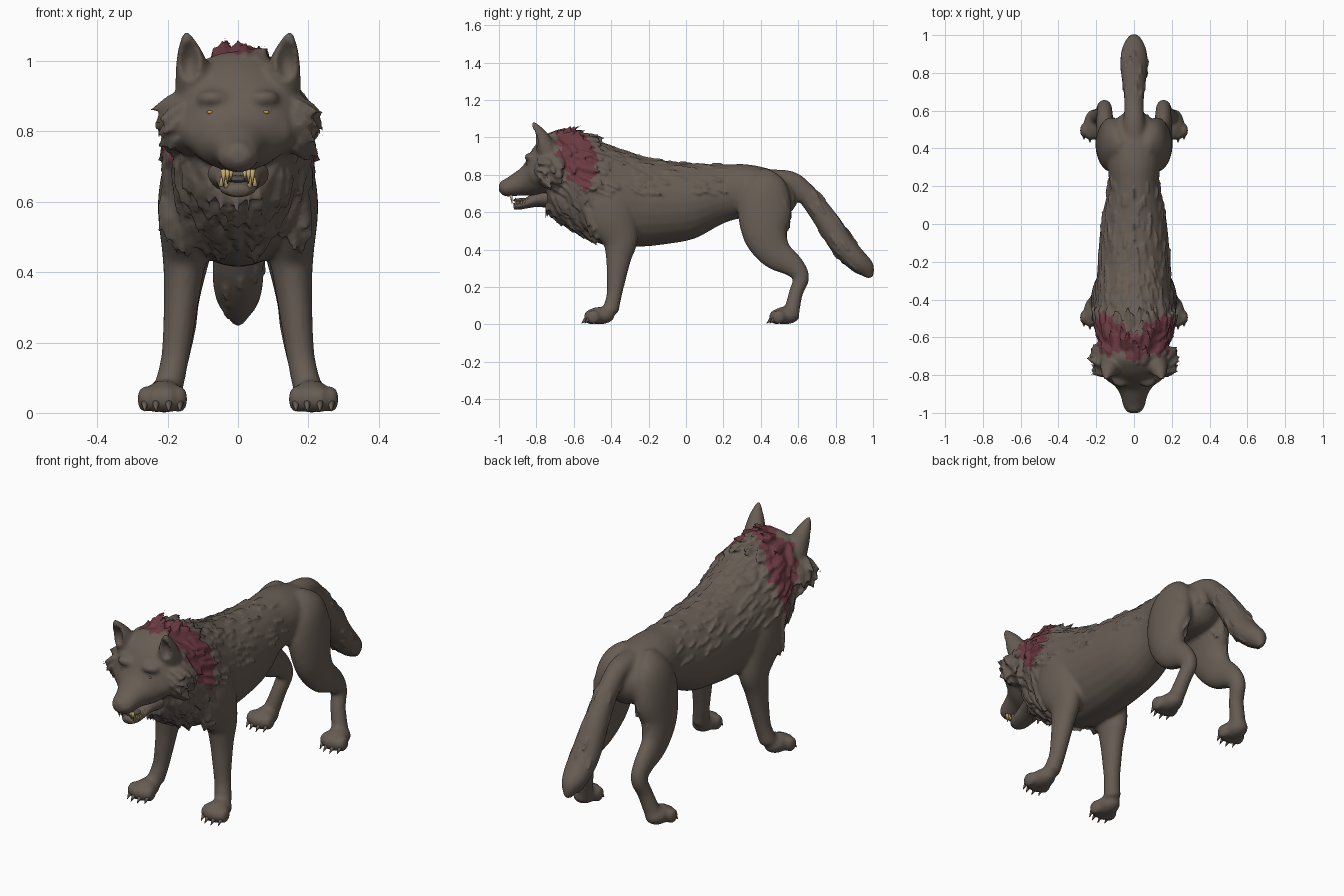
import bpy, bmesh, math, random
from mathutils import Vector, Matrix
from mathutils.bvhtree import BVHTree

rng = random.Random(4)
if "Cube" in bpy.data.objects:
    bpy.data.objects.remove(bpy.data.objects["Cube"])


def material(name, rgb):
    m = bpy.data.materials.new(name)
    m.use_nodes = True
    m.diffuse_color = (*rgb, 1)
    m.node_tree.nodes["Principled BSDF"].inputs["Base Color"].default_value = (*rgb, 1)
    return m


FUR = material("brown fur", (0.135, 0.108, 0.088))
RED = material("dark red fur", (0.145, 0.042, 0.054))
IVORY = material("yellow ivory", (0.55, 0.4, 0.16))
GOLD = material("gold eye", (0.5, 0.3, 0.06))
DARK = material("grey mouth", (0.09, 0.08, 0.078))


def add_object(name, mesh, mats):
    for m in mats:
        mesh.materials.append(m)
    mesh.shade_smooth()
    ob = bpy.data.objects.new(name, mesh)
    bpy.context.collection.objects.link(ob)
    return ob


def make_object(name, bm, mats):
    bmesh.ops.recalc_face_normals(bm, faces=bm.faces)
    mesh = bpy.data.meshes.new(name)
    bm.to_mesh(mesh)
    bm.free()
    return add_object(name, mesh, mats)


def fused(name, bm, voxel, rounds):
    """Mesh of overlapping pieces melted into one surface."""
    rough = make_object("rough", bm, [])
    fuse = rough.modifiers.new("fuse", "REMESH")
    fuse.mode, fuse.voxel_size = "VOXEL", voxel
    relax = rough.modifiers.new("relax", "SMOOTH")
    relax.factor, relax.iterations = 0.5, rounds
    dg = bpy.context.evaluated_depsgraph_get()
    mesh = bpy.data.meshes.new_from_object(rough.evaluated_get(dg))
    bpy.data.objects.remove(rough)
    mesh.name = name
    mesh.materials.clear()
    return mesh


def spline(stations, steps=4):
    """Catmull-Rom interpolation of number tuples."""
    pts = [stations[0], *stations, stations[-1]]
    out = []
    for a, b, c, d in zip(pts, pts[1:], pts[2:], pts[3:]):
        for k in range(steps):
            t = k / steps
            out.append([q + t / 2 * (r - p + t * (2 * p - 5 * q + 4 * r - s + t * (3 * (q - r) + s - p)))
                        for p, q, r, s in zip(a, b, c, d)])
    return out + [stations[-1]]


def loft(bm, stations, side=1, axis=None, n=24):
    """Tube of ellipses; a station is x, y, z, half width, half depth."""
    st = spline(stations)
    mid = [Vector((s[0] * side, s[1], s[2])) for s in st]
    rings = []
    for i, s in enumerate(st):
        t = axis or (mid[min(i + 1, len(st) - 1)] - mid[max(i - 1, 0)]).normalized()
        u = (Vector((1, 0, 0)) - t * t.x).normalized()
        v = t.cross(u)
        rings.append([bm.verts.new(mid[i] + u * math.cos(a) * s[3] + v * math.sin(a) * s[4])
                      for a in (math.tau * k / n for k in range(n))])
    for r, q in zip(rings, rings[1:]):
        for k in range(n):
            bm.faces.new((r[k], r[k - 1], q[k - 1], q[k]))
    bm.faces.new(rings[0])
    bm.faces.new(rings[-1][::-1])


def profile(bm, rows):
    """Loft along y from rows of y, top, bottom, half width."""
    loft(bm, [(0, y, (t + b) / 2, w, (t - b) / 2) for y, t, b, w in rows], axis=Vector((0, 1, 0)))


def ball(bm, centre, radii):
    bmesh.ops.create_uvsphere(bm, u_segments=16, v_segments=10, radius=1,
                              matrix=Matrix.Translation(centre) @ Matrix.Diagonal((*radii, 1)))


def spike(bm, base, tip, r):
    d = Vector(tip) - Vector(base)
    m = Matrix.Translation((Vector(base) + Vector(tip)) / 2) @ d.to_track_quat("Z", "Y").to_matrix().to_4x4()
    bmesh.ops.create_cone(bm, cap_ends=True, segments=8, radius1=r, radius2=0.001, depth=d.length, matrix=m)


# Torso and neck
bm = bmesh.new()
profile(bm, [(-.74, .98, .61, .13), (-.68, 1.02, .56, .165), (-.60, 1.03, .51, .19), (-.52, 1.0, .46, .207),
             (-.42, .96, .42, .21), (-.25, .90, .415, .195), (-.1, .872, .43, .185), (.05, .858, .46, .168),
             (.2, .855, .54, .135), (.32, .857, .57, .14), (.45, .83, .56, .14), (.54, .78, .58, .11),
             (.59, .73, .64, .05)])
# Skull and upper muzzle
profile(bm, [(-.60, .98, .72, .14), (-.70, 1.03, .70, .18), (-.77, .995, .69, .175), (-.82, .94, .685, .145),
             (-.87, .85, .69, .092), (-.92, .81, .685, .068), (-.97, .775, .685, .056), (-1.0, .75, .71, .03)])
ball(bm, (0, -.97, .742), (.045, .032, .032))
# Tail
loft(bm, [(0, .44, .76, .07, .07), (0, .56, .765, .055, .055), (0, .64, .70, .052, .056),
          (0, .705, .62, .056, .06), (0, .775, .52, .066, .066), (0, .84, .42, .073, .066),
          (0, .91, .345, .068, .06), (0, .96, .3, .047, .05), (0, .99, .25, .012, .018)])

for s in (1, -1):
    # Ears, cheeks and brows
    loft(bm, [(.12, -.735, .91, .06, .055), (.132, -.77, .99, .046, .046),
              (.142, -.80, 1.045, .028, .028), (.149, -.818, 1.085, .008, .009)], s)
    ball(bm, (s * .14, -.725, .825), (.08, .085, .092))
    ball(bm, (s * .085, -.79, .80), (.08, .06, .07))
    ball(bm, (s * .07, -.825, .895), (.05, .04, .024))
    # Front leg
    loft(bm, [(.13, -.43, .80, .04, .07), (.14, -.43, .74, .062, .11), (.16, -.41, .60, .068, .135),
              (.152, -.355, .46, .064, .10), (.158, -.36, .36, .053, .07), (.168, -.372, .25, .045, .052),
              (.18, -.385, .15, .040, .041), (.198, -.405, .07, .042, .045)], s)
    # Hind leg
    loft(bm, [(.07, .40, .83, .015, .03), (.085, .41, .78, .055, .09), (.105, .42, .71, .075, .13),
              (.122, .42, .6, .076, .145), (.138, .425, .48, .067, .12), (.15, .48, .38, .052, .09),
              (.155, .57, .315, .044, .062), (.157, .615, .25, .039, .045), (.172, .588, .17, .037, .038),
              (.2, .565, .07, .04, .042)], s)
    # Paws with four toes each
    for y in (-.465, .525):
        ball(bm, (s * .21, y + .005, .047), (.056, .08, .047))
        for dx in (-.05, -.018, .018, .05):
            ball(bm, (s * .215 + dx, y - .055 + abs(dx) * .5, .039), (.022, .038, .04))

mesh = fused("smooth_skin", bm, .01, 5)

# Hollow the fronts of the ears
for v, n in [(v, v.normal.copy()) for v in mesh.vertices if v.co.z > .95 and v.co.y < -.74]:
    d = math.hypot((abs(v.co.x) - .138) / .03, (v.co.z - 1.0) / .06)
    if d < 1 and n.y < -.2:
        v.co.y += .035 * (1 - d * d)


def in_collar(p):
    """Red band over the neck, with a ragged edge."""
    ax = abs(p.x)
    rag = .014 * math.sin(p.z * 95) + .012 * math.sin(ax * 130)
    front = -.69 - 1.2 * max(0, .05 - ax) + .42 * max(0, .95 - p.z)
    back = min(-.465, -.59 + .75 * ax) - .25 * max(0, .92 - p.z)
    return p.z > .72 + rag and front + rag < p.y < back + rag


def tuft_density(p, n):
    ax = abs(p.x)
    if p.y < -.72 and (ax < .16 or p.z > .9) and p.z > .66 or p.z > .92 and ax > .085 and p.y < -.69:
        return 0
    if p.y < -.5:
        return .06 if p.z > .47 else 0
    if p.y < .2 and p.z > .7:
        return .015 + .06 * (.2 - p.y)
    if .5 < p.y < .6 and .42 < p.z < .7 and n.y > .5 or .66 < p.y < .92 and ax < .08:
        return .008
    return 0


def flow(p, n):
    if p.y > .3:
        return Vector((0, .5, -.8))
    if p.y < -.6 and p.z > .72 and abs(p.x) > .12:
        return Vector((math.copysign(.5, p.x), .4, -.6))
    if n.y < -.4 or p.y < -.5 and p.z < .72:
        return Vector((0, .3, -1))
    return Vector((0, 1, -.35 if n.z < .7 else .1))


# Fur tufts melted into the coat
bm = bmesh.new()
bm.from_mesh(mesh)
for poly in mesh.polygons:
    c, n = poly.center.copy(), poly.normal.copy()
    if rng.random() > tuft_density(c, n):
        continue
    f = flow(c, n)
    f = (f - n * f.dot(n)).normalized()
    side = f.cross(n)
    mane = c.y < -.5
    size = rng.uniform(.06, .095) if mane else rng.uniform(.04, .06)
    lift = rng.uniform(.3, .55) if mane and n.z > .75 else rng.uniform(.12, .28)
    a, b = (bm.verts.new(c + side * k * size * .34 - n * .008) for k in (1, -1))
    ridge = bm.verts.new(c + n * size * .17)
    root = bm.verts.new(c - f * size * .6 - n * .01)
    tip = bm.verts.new(c + f * size + n * size * lift)
    for tri in ((a, ridge, tip), (ridge, b, tip), (a, tip, b), (root, ridge, a), (root, b, ridge), (root, a, b)):
        bm.faces.new(tri)
bpy.data.meshes.remove(mesh)
coat = fused("coat", bm, .0075, 1)
add_object("coat", coat, [FUR, RED])
for poly in coat.polygons:
    poly.material_index = int(in_collar(poly.center))

# Lower jaw and tongue
bm = bmesh.new()
loft(bm, [(0, -.73, .68, .09, .06), (0, -.80, .667, .066, .04), (0, -.86, .645, .056, .026),
          (0, -.90, .635, .047, .022), (0, -.922, .632, .028, .016)])
make_object("lower_jaw", bm, [FUR])
bm = bmesh.new()
ball(bm, (0, -.87, .664), (.038, .055, .012))
make_object("tongue", bm, [DARK])

# Teeth
bm = bmesh.new()
for s in (1, -1):
    for x, low in ((.02, .66), (.03, .652), (.041, .645)):
        spike(bm, (s * x, -.935, .692), (s * x, -.93, low), .009)
    spike(bm, (s * .032, -.908, .64), (s * .034, -.912, .678), .009)
    for k in range(4):
        spike(bm, (s * .048, -.898 + k * .018, .644), (s * .048, -.898 + k * .018, .674), .008)
make_object("teeth", bm, [IVORY])

# Claws
bm = bmesh.new()
for s in (1, -1):
    for y in (-.465, .525):
        for dx in (-.05, -.018, .018, .05):
            f = y - .08 + abs(dx) * .5
            spike(bm, (s * .215 + dx, f, .028), (s * .215 + dx, f - .024, .004), .011)
make_object("claws", bm, [FUR])

# Eyes set on the face
tree = BVHTree.FromPolygons([v.co for v in coat.vertices], [p.vertices[:] for p in coat.polygons])
bm = bmesh.new()
for s in (1, -1):
    hit = tree.ray_cast(Vector((s * .08, -2, .855)), Vector((0, 1, 0)))[0]
    ball(bm, hit, (.009, .004, .005))
make_object("eyes", bm, [GOLD])
